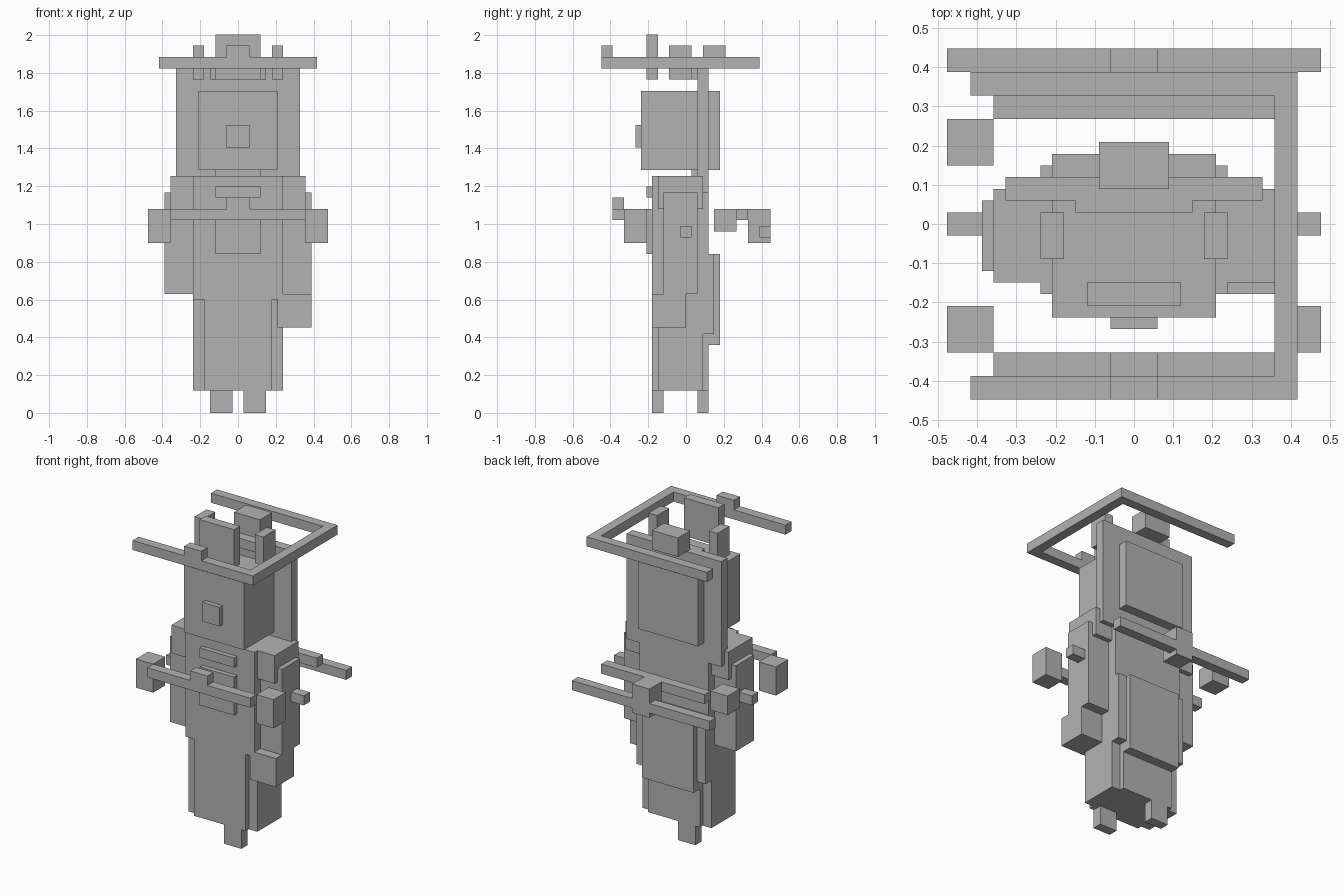
import bpy

cube = bpy.data.objects.get("Cube")
if cube:
    bpy.data.objects.remove(cube, do_unlink=True)

shade = 0.45
grey = bpy.data.materials.new("plain_grey")
grey.use_nodes = True
grey.diffuse_color = (shade, shade, shade, 1)
grey.node_tree.nodes["Principled BSDF"].inputs["Base Color"].default_value = grey.diffuse_color

# Shared thicknesses
bar = 0.0597
half = bar / 2
thick = bar * 2

# Shared half widths
slim = thick
panel = thick + bar
body = thick * 2
wide = thick * 3
ring = wide + bar
reach = ring + bar

# Shared depths, front to back
chest = -panel
spine = thick
cape = spine + bar

# Shared heights, bottom to top
hem = thick
cape_hem = wide
belt = 0.6
waist = 0.84
hand_base = 0.9
bar_base = 1.02
bar_top = bar_base + bar
collar = 1.255
jaw = collar + half
crown = 1.705
crest_base = crown + bar
ring_base = crest_base + bar
ring_top = ring_base + bar
stud_top = ring_top + bar


def box(name, left, right, front, back, bottom, top):
    """Block given by its limits on each axis."""
    bpy.ops.mesh.primitive_cube_add(size=1)
    block = bpy.context.object
    block.name = block.data.name = name
    limits = ((left, right), (front, back), (bottom, top))
    for vertex in block.data.vertices:
        vertex.co = [low if c < 0 else high for c, (low, high) in zip(vertex.co, limits)]
    block.data.materials.append(grey)


def centred(name, width, front, back, bottom, top):
    """Block reaching equally far to both sides."""
    box(name, -width, width, front, back, bottom, top)


def pair(name, inner, outer, front, back, bottom, top):
    """Matching blocks on both sides."""
    box("left_" + name, inner, outer, front, back, bottom, top)
    box("right_" + name, -outer, -inner, front, back, bottom, top)


# Head with nose and the broad plate behind it
face = -body
head_width = body - half
centred("head", head_width, face, cape, jaw, crown)
centred("nose", bar, face - half, face, jaw + thick, jaw + body)
centred("neck", slim, half, spine, collar, jaw)
centred("head_back_plate", wide - half, bar, spine, collar - thick + half, ring_base)
centred("plate_lip", slim + half, half, bar, crest_base, ring_base)

# Floating crest pieces
crest_front = -panel - half
centred("front_crest", slim, crest_front, crest_front + bar, crest_base, stud_top + bar)
centred("rear_crest", bar + half, bar + half, cape + half, ring_base, stud_top)
pair("ear", panel, body, -bar - half, half, crest_base, stud_top)

# Three-sided ring around the crest
ring_front = -reach + half
ring_back = wide + half
centred("ring_front", ring, ring_front, ring_front + bar, ring_base, ring_top)
centred("ring_back", ring, ring_back - bar, ring_back, ring_base, ring_top)
box("ring_side", wide, ring, ring_front + bar, ring_back - bar, ring_base, ring_top)
centred("ring_stud", bar, ring_front, ring_front + bar, ring_top, stud_top)

# Torso, shoulders and chest plates
centred("torso", body, chest, spine, belt, collar)
pair("shoulder", body, wide, chest + half, bar + half, bar_top, collar)
centred("upper_chest_plate", slim, chest - half, chest, bar_top + bar, bar_top + thick)
centred("lower_chest_plate", slim, chest - half, chest, waist, bar_top)

# Arms, side knobs and hip pouch
arm_outer = wide + half
arm_base = belt + half
pair("arm", body, arm_outer, -thick, bar, arm_base, collar - bar - half)
pair("knob", arm_outer, reach, -half, half, hand_base + half, hand_base + half + bar)
box("hip_pouch", head_width, arm_outer, chest, 0, arm_base - panel, arm_base)

# Skirt with raised centre panel and layered back
layer = spine + half
centred("skirt", body, chest + half, layer - bar, hem, belt)
centred("skirt_panel", panel, chest, spine, hem, belt)
centred("back_layer", body, layer - bar, layer, cape_hem + bar, waist)
centred("back_cape", panel, spine, cape, cape_hem, waist)

# Staggered feet
box("front_foot", half, half + thick, chest, chest + bar, 0, hem)
box("rear_foot", -half - thick, -half, spine - bar, spine, 0, hem)

# Floating bars and blocks around the waist
front_bar = ring_front + bar
centred("front_bar", wide, front_bar, front_bar + bar, bar_base, bar_top)
centred("front_bar_stud", bar, front_bar, front_bar + bar, bar_top, bar_top + bar)
centred("rear_inner_bar", wide, ring_back - thick, ring_back - bar, bar_base, bar_top)
centred("rear_bar_block", bar, ring_back - bar, ring_back + bar, hand_base, bar_top)
centred("rear_outer_bar", reach, ring_back, ring_back + bar, hand_base + half, hand_base + half + bar)
pair("front_block", wide, reach, front_bar + bar, front_bar + bar + thick, hand_base, bar_top)
box("rear_block", -reach, -wide, layer, layer + thick, bar_top - thick, bar_top)
